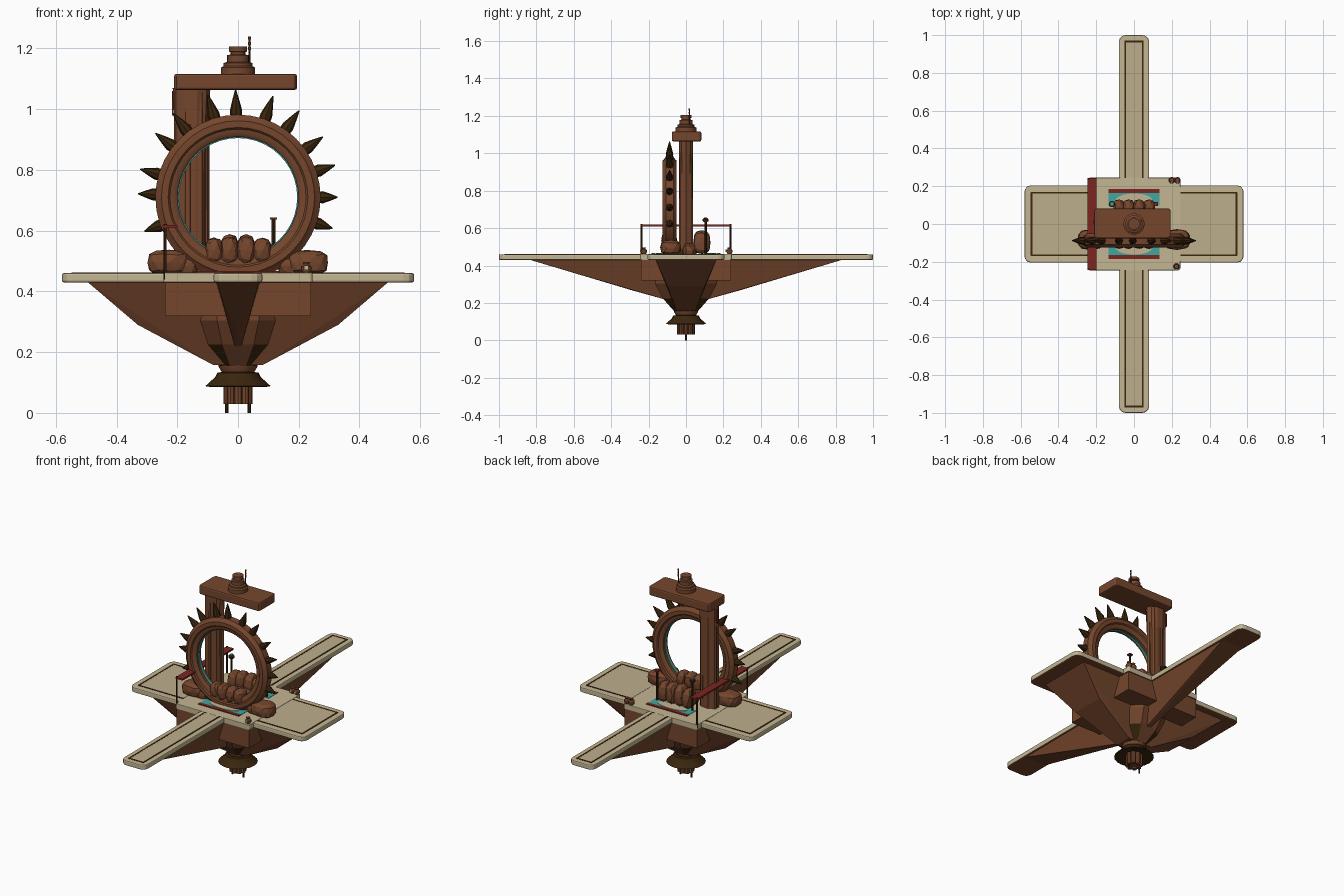
import bpy, bmesh, math, random
from mathutils import Vector, Matrix

if "Cube" in bpy.data.objects:
    bpy.data.objects.remove(bpy.data.objects["Cube"])
random.seed(4)


def colour(name, r, g, b):
    m = bpy.data.materials.new(name)
    m.use_nodes = True
    m.diffuse_color = (r, g, b, 1)
    m.node_tree.nodes["Principled BSDF"].inputs["Base Color"].default_value = (r, g, b, 1)
    return m


BROWN = colour("rust brown", 0.18, 0.062, 0.026)
SAND = colour("sand", 0.55, 0.465, 0.29)
PANEL = colour("worn sand", 0.51, 0.425, 0.265)
DARK = colour("dark bark", 0.042, 0.019, 0.004)
TEAL = colour("teal", 0.05, 0.38, 0.35)
RED = colour("dull red", 0.2, 0.018, 0.014)


def finish(name, bm, *mats, smooth=False):
    bmesh.ops.recalc_face_normals(bm, faces=bm.faces)
    me = bpy.data.meshes.new(name)
    bm.to_mesh(me)
    bm.free()
    for m in mats:
        me.materials.append(m)
    ob = bpy.data.objects.new(name, me)
    bpy.context.collection.objects.link(ob)
    if smooth:
        bpy.ops.object.select_all(action='DESELECT')
        ob.select_set(True)
        bpy.context.view_layer.objects.active = ob
        bpy.ops.object.shade_smooth_by_angle(angle=math.radians(35))
    return ob


def box(name, centre, size, mat, corner=0, edge=0):
    """Box with optional rounded plan corners and softened edges."""
    bm = bmesh.new()
    bmesh.ops.create_cube(bm, size=1)
    bmesh.ops.scale(bm, vec=size, verts=bm.verts)
    bmesh.ops.translate(bm, vec=centre, verts=bm.verts)
    if corner:
        upright = [e for e in bm.edges if abs(e.verts[0].co.z - e.verts[1].co.z) > 1e-4]
        bmesh.ops.bevel(bm, geom=upright, offset=corner, segments=3, profile=0.5, affect='EDGES')
    ob = finish(name, bm, mat)
    if edge:
        mod = ob.modifiers.new("soft edge", 'BEVEL')
        mod.width = edge
        mod.segments = 2
    return ob


def deck(name, z, size, corner, edge):
    """Sand plate whose underside is rust brown."""
    ob = box(name, (0, 0, z), size, SAND, corner, edge)
    ob.data.materials.append(BROWN)
    for p in ob.data.polygons:
        p.material_index = int(p.normal.z < -0.5)


def lathe(name, profile, mat, at=(0, 0, 0), sides=16, closed=False, axis='Z', turn=0, smooth=True):
    """Spin a (radius, height) profile; axis Y lays it facing front."""
    bm = bmesh.new()
    rings = []
    for k in range(sides):
        a = 2 * math.pi * k / sides + turn
        rings.append([bm.verts.new((r * math.cos(a), r * math.sin(a), h)) for r, h in profile])
    n = len(profile)
    for k in range(sides):
        p, q = rings[k], rings[(k + 1) % sides]
        for i in range(n if closed else n - 1):
            j = (i + 1) % n
            bm.faces.new((p[i], q[i], q[j], p[j]))
    if not closed:
        bm.faces.new([r[0] for r in rings])
        bm.faces.new([r[-1] for r in rings])
    if axis == 'Y':
        bm.transform(Matrix.Rotation(math.pi / 2, 4, 'X'))
    bm.transform(Matrix.Translation(at))
    return finish(name, bm, mat, smooth=smooth)


def rod(name, x, y, z0, z1, r, mat, sides=8):
    return lathe(name, [(r, z0), (r, z1)], mat, (x, y, 0), sides)


def hull(name, points, mat):
    bm = bmesh.new()
    for p in points:
        bm.verts.new(p)
    out = bmesh.ops.convex_hull(bm, input=bm.verts)
    junk = [v for v in set(out["geom_interior"] + out["geom_unused"]) if isinstance(v, bmesh.types.BMVert)]
    if junk:
        bmesh.ops.delete(bm, geom=junk, context='VERTS')
    return finish(name, bm, mat)


def rock(name, centre, size):
    bm = bmesh.new()
    bmesh.ops.create_icosphere(bm, subdivisions=2, radius=1)
    for v in bm.verts:
        c = v.co * random.uniform(0.95, 1.05)
        # push the ball towards a blocky boulder
        v.co = [math.copysign(abs(t) ** 0.7, t) * s + o for t, s, o in zip(c, size, centre)]
    finish(name, bm, BROWN)


# Deck
deck("deck_centre", 0.446, (0.49, 0.49, 0.032), 0.01, 0.004)
deck("deck_wings", 0.445, (1.16, 0.41, 0.03), 0.035, 0.006)
deck("deck_arms", 0.445, (0.16, 2.0, 0.03), 0.035, 0.006)

# Worn panels framed by dark grooves
for s in (-1, 1):
    box("arm_panel", (0, s * 0.605, 0.459), (0.09, 0.72, 0.004), PANEL)
    box("wing_panel", (s * 0.395, 0, 0.459), (0.295, 0.33, 0.004), PANEL)
    for t in (-1, 1):
        box("arm_groove_side", (t * 0.047, s * 0.605, 0.46), (0.009, 0.73, 0.004), DARK)
        box("wing_groove_side", (s * 0.395, t * 0.166, 0.46), (0.3, 0.009, 0.004), DARK)
    box("arm_groove_end", (0, s * 0.966, 0.46), (0.1, 0.009, 0.004), DARK)
    box("wing_groove_end", (s * 0.543, 0, 0.46), (0.009, 0.335, 0.004), DARK)

# Faceted hull below the deck
S = (-1, 1)
box("hull_box", (0, 0, 0.377), (0.48, 0.48, 0.115), BROWN)
hull("wing_hull", [(s * x, t * y, z) for s in S for t in S for x, y, z in
     ((0.5, 0.165, 0.435), (0.33, 0.1, 0.29), (0.08, 0.05, 0.157))], BROWN)
for t in S:
    hull("arm_keel", [(s * x, t * y, z) for s in S for x, y, z in
         ((0.07, 0.85, 0.435), (0.075, 0.1, 0.435), (0.008, 0.29, 0.268), (0.01, 0.1, 0.215))], BROWN)
belly = lathe("belly", [(0.18, 0.34), (0.18, 0.305), (0.135, 0.225), (0.068, 0.155)], BROWN,
              sides=8, turn=math.pi / 8, smooth=False)
belly.data.materials.append(DARK)
for p in belly.data.polygons:
    if p.center.z < 0.21 and abs(abs(p.normal.x) - abs(p.normal.y)) < 0.2 and abs(p.normal.z) < 0.99:
        p.material_index = 1

# Neck, flared skirt, pipes and prongs
lathe("neck", [(0.066, 0.165), (0.064, 0.152), (0.052, 0.132)], BROWN)
lathe("flared_skirt", [(0.05, 0.135), (0.068, 0.132), (0.075, 0.118), (0.108, 0.088),
                       (0.095, 0.086), (0.045, 0.1)], DARK, sides=20)
rod("pipe_core", 0, 0, 0.04, 0.11, 0.032, BROWN, 12)
for k in range(8):
    a = k * math.pi / 4
    rod("pipe", 0.034 * math.cos(a), 0.034 * math.sin(a), 0.03, 0.11, 0.013, BROWN)
for s in S:
    rod("prong", s * 0.037, 0, 0, 0.05, 0.005, DARK, 6)

# Great ring with stepped face, thin teal lining and spikes
RING = Vector((0, -0.088, 0.71))
half = [(0.199, 0.02), (0.208, 0.028), (0.224, 0.03), (0.23, 0.037), (0.252, 0.037), (0.258, 0.03), (0.272, 0.02)]
lathe("great_ring", half + [(r, -h) for r, h in reversed(half)], BROWN, RING, 40, True, 'Y')
lathe("ring_lining", [(0.2, 0.006), (0.195, 0.006), (0.195, -0.006), (0.2, -0.006)],
      TEAL, RING, 40, True, 'Y')
for k in range(-1, 12):
    a = math.radians(18 * k + 2 * math.sin(3 * k))
    tall = 0.064 + 0.026 * max(0, math.sin(a))
    spike = lathe("ring_spike", [(0.019, 0), (0.02, tall * 0.25), (0.011, tall * 0.65), (0.002, tall)],
                  DARK, sides=8)
    spike.location = RING + Vector((math.cos(a), 0, math.sin(a))) * 0.264
    spike.rotation_euler = (0, math.pi / 2 - a, 0)

# Pillar with ridged bark
pillar = lathe("pillar", [(0.056, 0.45), (0.052, 0.52), (0.054, 0.9), (0.062, 1.07)], BROWN, sides=10, smooth=False)
pillar.location = (-0.153, 0, 0)
pillar.scale.y = 0.66
for k in range(7):
    a = k * 2 * math.pi / 7
    rod("pillar_rib", -0.155 + 0.047 * math.cos(a), 0.026 * math.sin(a), 0.45, 1.07, 0.014, BROWN, 6)
box("pillar_red_strip", (-0.215, 0.01, 1.02), (0.006, 0.016, 0.08), RED)

# Top slab and stepped crown
box("top_slab", (-0.008, 0.003, 1.09), (0.405, 0.158, 0.053), BROWN, 0.015, 0.01)
lathe("stepped_crown", [(0.056, 1.11), (0.056, 1.137), (0.047, 1.142), (0.047, 1.152), (0.036, 1.156),
                        (0.036, 1.178), (0.024, 1.18), (0.024, 1.188), (0.03, 1.19), (0.03, 1.206)],
      BROWN, (0, 0, 0), 18)
rod("antenna", 0.038, 0.018, 1.14, 1.24, 0.003, DARK, 6)
for k in range(3):
    rod("antenna_bead", 0.038, 0.018, 1.195 + 0.017 * k, 1.205 + 0.017 * k, 0.005, BROWN, 6)

# Boulders: side pairs, a row in the ring and a row behind it
for s in S:
    rock("side_boulder", (s * 0.228, -0.082, 0.495), (0.072, 0.055, 0.043))
    rock("side_boulder_small", (s * 0.17, -0.075, 0.483), (0.04, 0.05, 0.032))
for x, h in ((-0.079, 0.042), (-0.028, 0.046), (0.027, 0.046), (0.08, 0.042)):
    rock("ring_boulder", (x, -0.09, 0.534), (0.03, 0.042, h))
    rock("back_boulder", (x, 0.085, 0.465 + h * 1.3), (0.032, 0.045, h * 1.35))
rock("low_boulder", (0, 0.02, 0.48), (0.09, 0.04, 0.04))

# Teal and red floor panels
for s in S:
    box("teal_panel", (0, s * 0.135, 0.462), (0.27, 0.075, 0.005), TEAL)
    box("red_stripe", (0, s * 0.175, 0.463), (0.27, 0.02, 0.007), RED)
    disc = lathe("panel_disc", [(0.095, 0), (0.095, 0.004)], SAND, sides=24)
    disc.scale.y = 0.35
    disc.location = (0, s * 0.128, 0.463)

# Red awning strip on posts
box("awning", (-0.222, 0, 0.614), (0.046, 0.485, 0.009), RED)
for s in S:
    rod("awning_post", -0.24, s * 0.238, 0.44, 0.622, 0.005, DARK, 6)

# Standing posts behind the ring: one capped, one with a red pennant plate
for x in (-0.117, 0.117):
    rod("tall_post", x, 0.105, 0.46, 0.637, 0.006, DARK)
lathe("post_cap", [(0.008, 0.632), (0.017, 0.638), (0.017, 0.648), (0.006, 0.655)], DARK, (-0.117, 0.105, 0), 10)
box("post_cap_plate", (-0.117, 0.105, 0.655), (0.016, 0.016, 0.006), TEAL)
box("post_pennant", (0.117, 0.105, 0.64), (0.022, 0.022, 0.008), RED)

# Pots at the deck corners
for x, y in ((0.2, 0.232), (0.23, 0.232), (0.225, -0.225)):
    lathe("pot", [(0.01, 0.46), (0.017, 0.472), (0.017, 0.482), (0.009, 0.49), (0.012, 0.497)],
          BROWN, (x, y, 0), 10)
    box("pot_front_plate", (x, y - 0.016, 0.478), (0.014, 0.008, 0.014), SAND)
